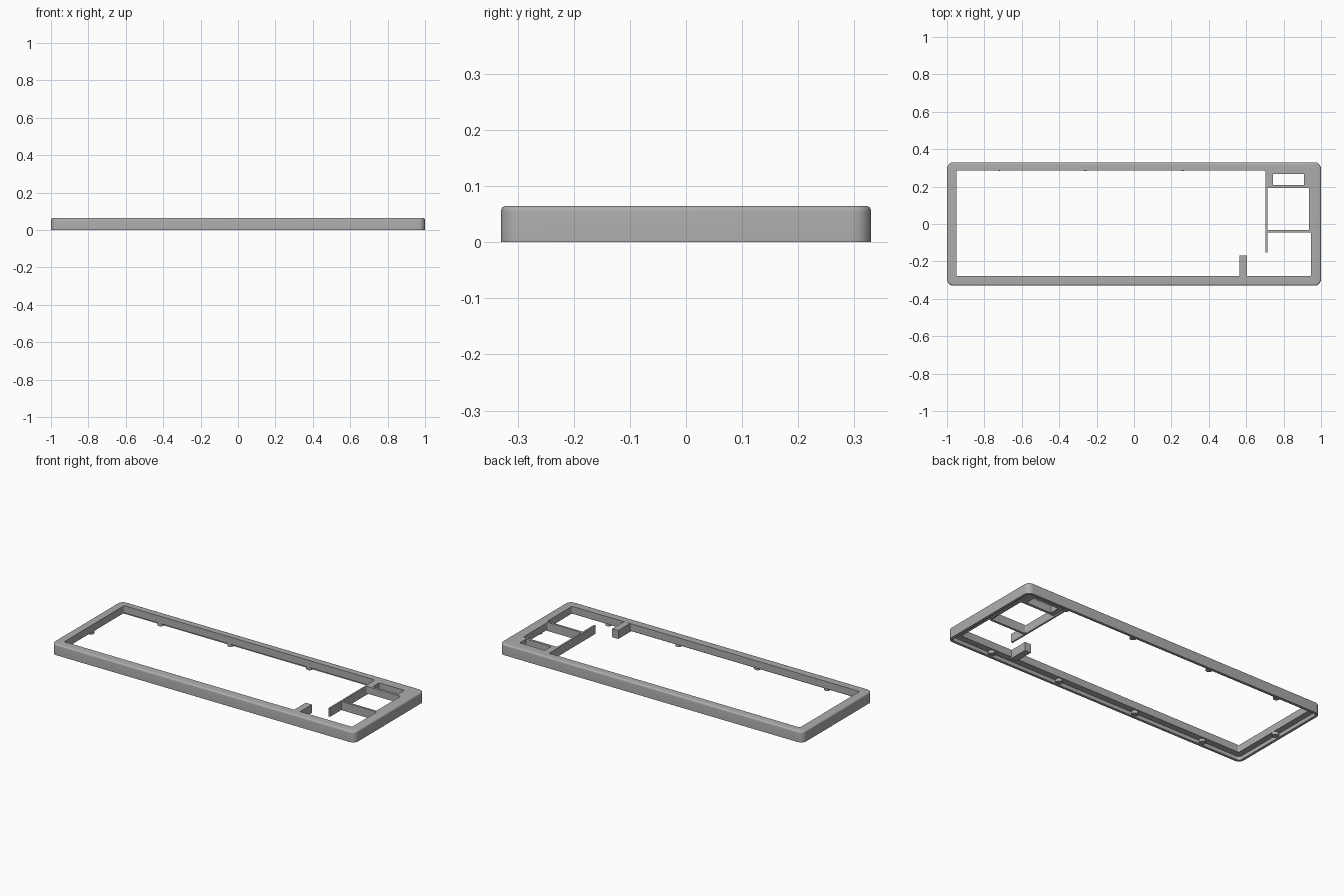
import bpy, bmesh, math

cube = bpy.data.objects.get("Cube")
if cube:
    bpy.data.objects.remove(cube, do_unlink=True)

grey = bpy.data.materials.new("matte grey")
grey.use_nodes = True
colour = (0.42, 0.42, 0.42, 1)
grey.diffuse_color = colour
grey.node_tree.nodes["Principled BSDF"].inputs["Base Color"].default_value = colour

TOP = 0.065     # upper surface
LEDGE = 0.022   # underside of the frame, inside the skirt


def prism(name, x, y, z, radius=0, top_radius=0):
    """Box spanning the given ranges, with rounded uprights and top rim."""
    bm = bmesh.new()
    bmesh.ops.create_cube(bm, size=1)
    for v in bm.verts:
        v.co = [(a + b) / 2 + c * (b - a) for c, (a, b) in zip(v.co, (x, y, z))]
    if radius:
        uprights = [e for e in bm.edges
                    if abs(e.verts[0].co.z - e.verts[1].co.z) > 1e-5]
        bmesh.ops.bevel(bm, geom=uprights, offset=radius, segments=8,
                        profile=0.5, affect='EDGES')
    if top_radius:
        rim = [e for e in bm.edges if all(v.co.z > z[1] - 1e-5 for v in e.verts)]
        bmesh.ops.bevel(bm, geom=rim, offset=top_radius, segments=5,
                        profile=0.5, affect='EDGES')
    return finish(name, bm)


def finish(name, bm):
    bmesh.ops.recalc_face_normals(bm, faces=bm.faces)
    mesh = bpy.data.meshes.new(name)
    bm.to_mesh(mesh)
    bm.free()
    mesh.materials.append(grey)
    obj = bpy.data.objects.new(name, mesh)
    bpy.context.collection.objects.link(obj)
    return obj


def smooth(obj):
    bpy.ops.object.select_all(action='DESELECT')
    obj.select_set(True)
    bpy.context.view_layer.objects.active = obj
    bpy.ops.object.shade_smooth_by_angle(angle=math.radians(35))


# Outer frame with softened rim
frame = prism("frame", (-1, 1), (-0.33, 0.33), (0, TOP), 0.035, 0.01)

# Openings through the frame, and the recess that leaves a skirt underneath
through = (-0.05, 0.15)
cuts = [
    ("main_opening", (-0.95, 0.703), (-0.278, 0.285), through, 0.008),
    ("lower_bay", (0.65, 0.946), (-0.278, -0.046), through, 0.006),
    ("middle_bay", (0.713, 0.936), (-0.033, 0.193), through, 0.006),
    ("slot", (0.743, 0.909), (0.208, 0.267), through, 0),
    ("underside_recess", (-0.985, 0.985), (-0.315, 0.315), (-0.05, LEDGE), 0.02),
]
for name, x, y, z, radius in cuts:
    cutter = prism(name + "_cutter", x, y, z, radius)
    cutter.hide_render = True
    mod = frame.modifiers.new(name, 'BOOLEAN')
    mod.operation = 'DIFFERENCE'
    mod.solver = 'EXACT'
    mod.object = cutter
    bpy.context.view_layer.objects.active = frame
    bpy.ops.object.modifier_apply(modifier=name)
    bpy.data.objects.remove(cutter, do_unlink=True)
smooth(frame)

# Thin dividers, reaching a little below the frame's underside
WALL = 0.014
prism("divider_wall", (0.703, 0.713), (-0.152, 0.285), (WALL, TOP - 0.0005))
prism("cross_wall", (0.713, 0.946), (-0.046, -0.033), (WALL, TOP - 0.0005))
prism("front_post", (0.564, 0.604), (-0.29, -0.168), (WALL, TOP - 0.0005))

# Screw bosses under the frame
spots = [(x, side * 0.302) for x in (-0.72, -0.26, 0.26, 0.72) for side in (-1, 1)]
spots += [(-0.968, 0), (0.968, 0)]
for i, (x, y) in enumerate(spots):
    bm = bmesh.new()
    bmesh.ops.create_cone(bm, cap_ends=True, segments=24, radius1=0.018,
                          radius2=0.018, depth=LEDGE - 0.004)
    bmesh.ops.translate(bm, verts=bm.verts, vec=(x, y, (LEDGE + 0.006) / 2))
    smooth(finish(f"screw_boss_{i + 1}", bm))
